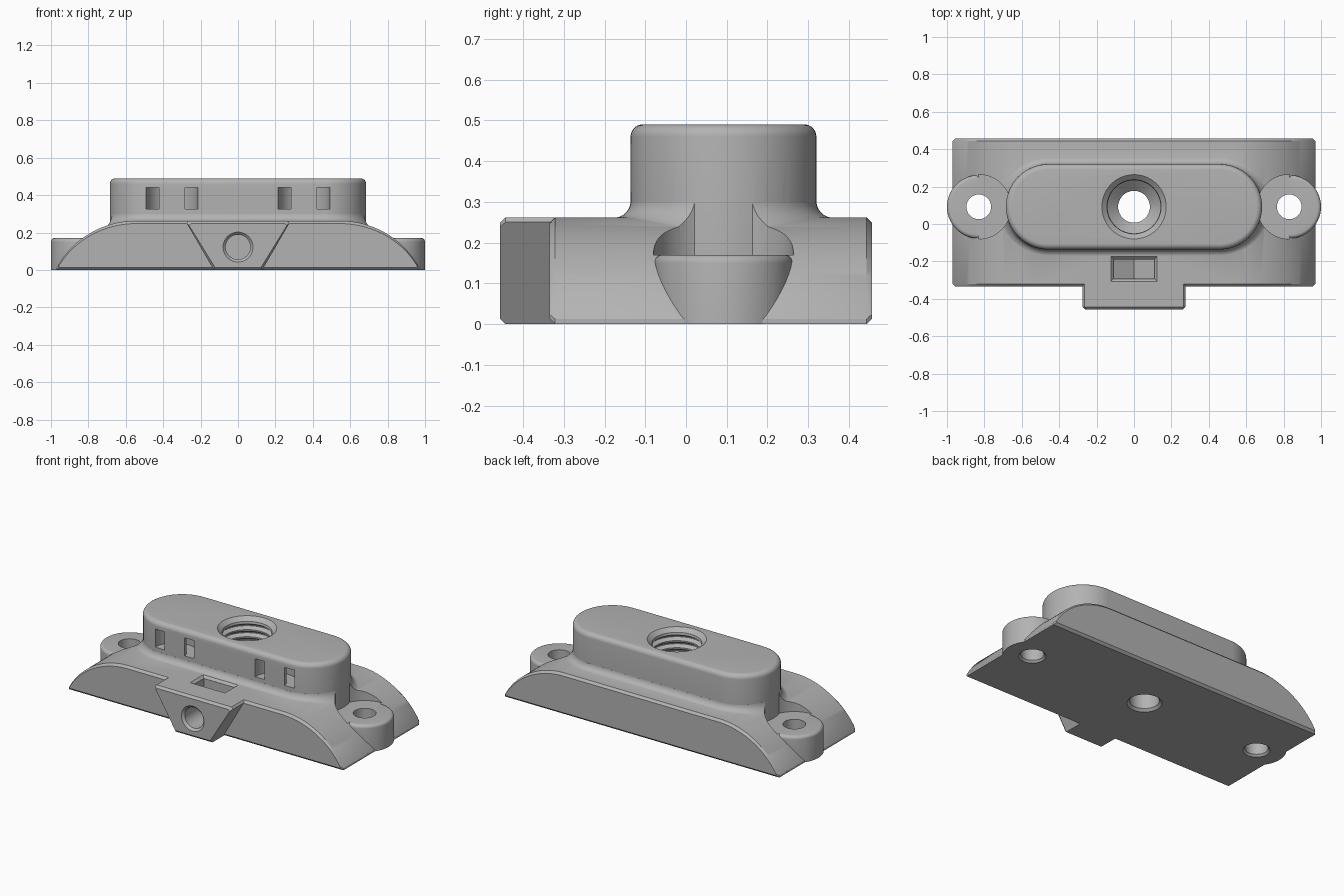
import bpy
import bmesh
from math import sin, cos, pi, sqrt, radians
from mathutils import Vector

cube = bpy.data.objects.get("Cube")
if cube:
    bpy.data.objects.remove(cube, do_unlink=True)

grey = bpy.data.materials.new("plain_grey")
grey.use_nodes = True
grey.diffuse_color = (0.45, 0.45, 0.45, 1)
grey.node_tree.nodes["Principled BSDF"].inputs["Base Color"].default_value = grey.diffuse_color

TOP = 0.262        # height of the base plate
MID_Y = 0.092      # centre line of tower, ears and bore
EAR_X = 0.83


def loft(name, rings, closed=False):
    """Skin a list of equal point rings; cap the ends or close it on itself."""
    bm = bmesh.new()
    loops = [[bm.verts.new(p) for p in ring] for ring in rings]
    pairs = list(zip(loops, loops[1:]))
    if closed:
        pairs.append((loops[-1], loops[0]))
    else:
        bm.faces.new(loops[0])
        bm.faces.new(loops[-1])
    n = len(loops[0])
    for a, b in pairs:
        for i in range(n):
            j = (i + 1) % n
            bm.faces.new((a[i], a[j], b[j], b[i]))
    bmesh.ops.recalc_face_normals(bm, faces=bm.faces)
    mesh = bpy.data.meshes.new(name)
    bm.to_mesh(mesh)
    bm.free()
    mesh.materials.append(grey)
    ob = bpy.data.objects.new(name, mesh)
    bpy.context.collection.objects.link(ob)
    return ob


def lathe(name, profile, x=0, y=0, closed=False, n=56):
    """Turn (radius, height) points about a vertical axis."""
    angles = [2 * pi * i / n for i in range(n)]
    return loft(name, [[Vector((x + r * cos(a), y + r * sin(a), z)) for a in angles]
                       for r, z in profile], closed)


def prism(name, outline, y0, y1, c):
    """Extrude an x-z outline along y with chamfered ends."""
    hx = max(p[0] for p in outline)
    hz = max(p[1] for p in outline) / 2

    def ring(y, d):
        return [Vector((px * (1 - d / hx), y, hz + (pz - hz) * (1 - d / hz)))
                for px, pz in outline]
    return loft(name, [ring(y0, c), ring(y0 + c, 0), ring(y1 - c, 0), ring(y1, c)])


def stadium(off, z, sink=0, n=28):
    """Long rounded outline, optionally sunk to follow the curved base."""
    pts = []
    for side, start in ((1, -pi / 2), (-1, pi / 2)):
        for i in range(n + 1):
            a = start + pi * i / n
            r = 0.228 + off
            x = side * 0.457 + r * cos(a)
            pts.append(Vector((x, MID_Y + r * sin(a), z - sink * (TOP + 0.001 - base_top(x)))))
    return pts


ARC_X, ARC_R = 0.55, 0.476


def base_top(x):
    d = max(abs(x) - ARC_X, 0)
    return TOP - ARC_R + sqrt(ARC_R ** 2 - d * d)


def combine(body, other, operation):
    mod = body.modifiers.new("join", 'BOOLEAN')
    mod.operation = operation
    mod.solver = 'EXACT'
    mod.object = other
    bpy.ops.object.select_all(action='DESELECT')
    bpy.context.view_layer.objects.active = body
    body.select_set(True)
    bpy.ops.object.modifier_apply(modifier=mod.name)
    bpy.data.objects.remove(other, do_unlink=True)


# Domed base plate
half = [(0.97, 0), (0.97, 0.012)]
steps = 26
for i in range(1, steps + 1):
    x = ARC_X + 0.42 * cos(pi / 2 * i / steps)
    half.append((x, base_top(x)))
outline = half + [(-x, z) for x, z in reversed(half)]
body = prism("mount_body", outline, -0.335, 0.457, 0.014)

# Wedge block on the front
wedge = [(0.13, 0), (0.275, TOP - 0.012), (0.265, TOP),
         (-0.265, TOP), (-0.275, TOP - 0.012), (-0.13, 0)]
combine(body, prism("front_block", wedge, -0.457, -0.26, 0.014), 'UNION')

# Concave fillet round the foot of the tower
rings = [stadium(0.04, 0.15)]
for i in range(9):
    t = radians(85) * i / 8
    rings.append(stadium(0.04 * (1 - sin(t)), TOP + 0.04 * (1 - cos(t)), 1 - i / 8))
rings.append(stadium(-0.01, TOP + 0.04))
combine(body, loft("tower_foot", rings), 'UNION')

# Screw ears with head clearance above them
for s in (-1, 1):
    combine(body, lathe("ear_clearance", [(0.172, 0.17), (0.172, 0.4)], s * EAR_X, MID_Y), 'DIFFERENCE')
    ear = [(0.17, 0)]
    ear += [(0.15 + 0.02 * cos(a * pi / 12), 0.15 + 0.02 * sin(a * pi / 12)) for a in range(7)]
    combine(body, lathe("ear", ear, s * EAR_X, MID_Y), 'UNION')

# Tower with rounded top edge
rings = [stadium(0, 0.12)]
for i in range(8):
    t = pi / 2 * i / 7
    rings.append(stadium(0.03 * (cos(t) - 1), 0.46 + 0.03 * sin(t)))
combine(body, loft("tower", rings), 'UNION')

# Ear screw holes and curved strap channels
for s in (-1, 1):
    hole = [(0.078, -0.02), (0.078, 0), (0.066, 0.012), (0.066, 0.4)]
    combine(body, lathe("ear_hole", hole, s * EAR_X, MID_Y), 'DIFFERENCE')
    channel = [(0.138, 0.325), (0.138, 0.44), (0.07, 0.44), (0.07, 0.325)]
    combine(body, lathe("strap_channel", channel, s * 0.353, -0.137, closed=True), 'DIFFERENCE')

# Threaded centre bore
bore = [(0.1, -0.02), (0.1, 0), (0.085, 0.015), (0.085, 0.13), (0.142, 0.18)]
pitch = 0.045
for i in range(6):
    z = 0.19 + i * pitch
    bore += [(0.142, z), (0.166, z + 0.014), (0.166, z + 0.02), (0.142, z + 0.036)]
bore += [(0.145, 0.466), (0.172, 0.49), (0.172, 0.6)]
combine(body, lathe("centre_bore", bore, 0, MID_Y), 'DIFFERENCE')

# Front screw hole, turned to run along y
screw = lathe("front_hole", [(0.08, -0.5), (0.08, -0.457), (0.066, -0.443), (0.066, -0.12)])
for v in screw.data.vertices:
    v.co = Vector((v.co.x, v.co.z, 0.122 - v.co.y))
combine(body, screw, 'DIFFERENCE')

# Nut pocket with a V floor and chamfered mouth
nut = [(-0.108, 0.3), (-0.108, 0.075), (0, 0.015), (0.108, 0.075), (0.108, 0.3)]
combine(body, loft("nut_pocket", [[Vector((x, y, z)) for x, z in nut]
                                  for y in (-0.292, -0.19)]), 'DIFFERENCE')


def mouth(grow, z):
    hx, hy = 0.108 + grow, 0.051 + grow
    return [Vector((sx * hx, -0.241 + sy * hy, z))
            for sx, sy in ((-1, -1), (1, -1), (1, 1), (-1, 1))]


combine(body, loft("pocket_mouth", [mouth(0.001, TOP - 0.014), mouth(0.015, TOP),
                                    mouth(0.015, 0.275)]), 'DIFFERENCE')

bpy.ops.object.select_all(action='DESELECT')
body.select_set(True)
bpy.context.view_layer.objects.active = body
bpy.ops.object.shade_smooth_by_angle(angle=radians(30))
